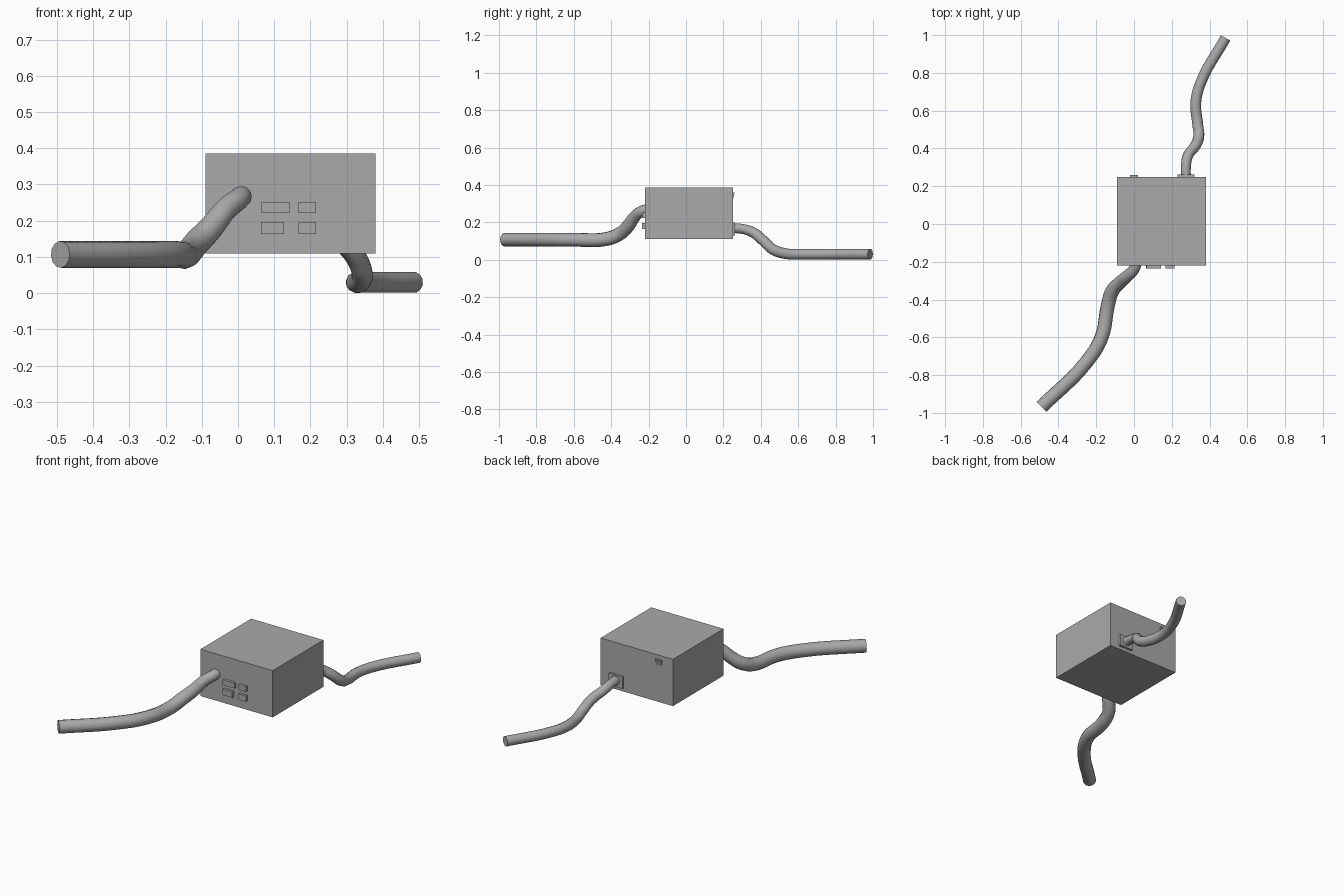
import bpy
import bmesh
import math
from mathutils import Vector

if "Cube" in bpy.data.objects:
    bpy.data.objects.remove(bpy.data.objects["Cube"], do_unlink=True)

# Single grey finish
grey = bpy.data.materials.new("plain grey")
grey.use_nodes = True
colour = (0.4, 0.4, 0.4, 1)
grey.diffuse_color = colour
grey.node_tree.nodes["Principled BSDF"].inputs["Base Color"].default_value = colour


def box(name, low, high):
    """Box spanning two opposite corners."""
    low, high = Vector(low), Vector(high)
    mesh = bpy.data.meshes.new(name)
    bm = bmesh.new()
    bmesh.ops.create_cube(bm, size=1)
    for v in bm.verts:
        v.co = (low + high) / 2 + v.co * (high - low)
    bm.to_mesh(mesh)
    bm.free()
    obj = bpy.data.objects.new(name, mesh)
    obj.data.materials.append(grey)
    bpy.context.collection.objects.link(obj)
    return obj


def cable(name, radius, points):
    """Round capped tube through points of (x, y, z, relative thickness)."""
    curve = bpy.data.curves.new(name, "CURVE")
    curve.dimensions = "3D"
    curve.bevel_depth = radius
    curve.bevel_resolution = 4
    curve.resolution_u = 6
    curve.use_fill_caps = True
    spline = curve.splines.new("BEZIER")
    spline.bezier_points.add(len(points) - 1)
    for bp, (x, y, z, thick) in zip(spline.bezier_points, points):
        bp.co = (x, y, z)
        bp.radius = thick
        bp.handle_left_type = bp.handle_right_type = "AUTO"
    obj = bpy.data.objects.new(name, curve)
    obj.data.materials.append(grey)
    bpy.context.collection.objects.link(obj)
    bpy.ops.object.select_all(action="DESELECT")
    obj.select_set(True)
    bpy.context.view_layer.objects.active = obj
    bpy.ops.object.convert(target="MESH")
    bpy.ops.object.shade_smooth_by_angle(angle=math.radians(40))


# Main housing
FRONT, BACK = -0.22, 0.25
box("housing", (-0.09, FRONT, 0.11), (0.38, BACK, 0.385))

# Four raised ports on the front
ports = {
    "upper_wide_port": (0.065, 0.142, 0.222, 0.252),
    "upper_small_port": (0.167, 0.215, 0.222, 0.252),
    "lower_wide_port": (0.063, 0.127, 0.163, 0.197),
    "lower_small_port": (0.167, 0.215, 0.163, 0.197),
}
for name, (x0, x1, z0, z1) in ports.items():
    box(name, (x0, FRONT - 0.015, z0), (x1, FRONT + 0.01, z1))

# Cable plate and tilted rocker switch on the back
box("cable_plate", (0.23, BACK - 0.01, 0.13), (0.32, BACK + 0.013, 0.2))
switch = box("rocker_switch", (-0.02, BACK - 0.01, 0.325), (0.02, BACK + 0.01, 0.36))
for v in switch.data.vertices:
    if v.co.y > BACK and v.co.z < 0.34:
        v.co.y = BACK + 0.001

# Thick cable leaving the front
cable("front_cable", 0.037, [
    (0.012, -0.2, 0.27, 0.78), (0.002, -0.235, 0.26, 0.8),
    (-0.03, -0.27, 0.235, 0.85), (-0.075, -0.31, 0.18, 0.95),
    (-0.115, -0.355, 0.138, 1), (-0.138, -0.43, 0.11, 1),
    (-0.172, -0.6, 0.107, 1), (-0.255, -0.735, 0.107, 1),
    (-0.49, -0.968, 0.107, 1)])

# Thinner cable leaving the back
cable("back_cable", 0.029, [
    (0.275, 0.24, 0.168, 0.9), (0.275, 0.3, 0.165, 0.9),
    (0.285, 0.36, 0.145, 0.95), (0.325, 0.415, 0.1, 1),
    (0.343, 0.465, 0.055, 1), (0.337, 0.53, 0.033, 1),
    (0.327, 0.64, 0.03, 1), (0.352, 0.745, 0.03, 1),
    (0.485, 0.985, 0.03, 1)])
